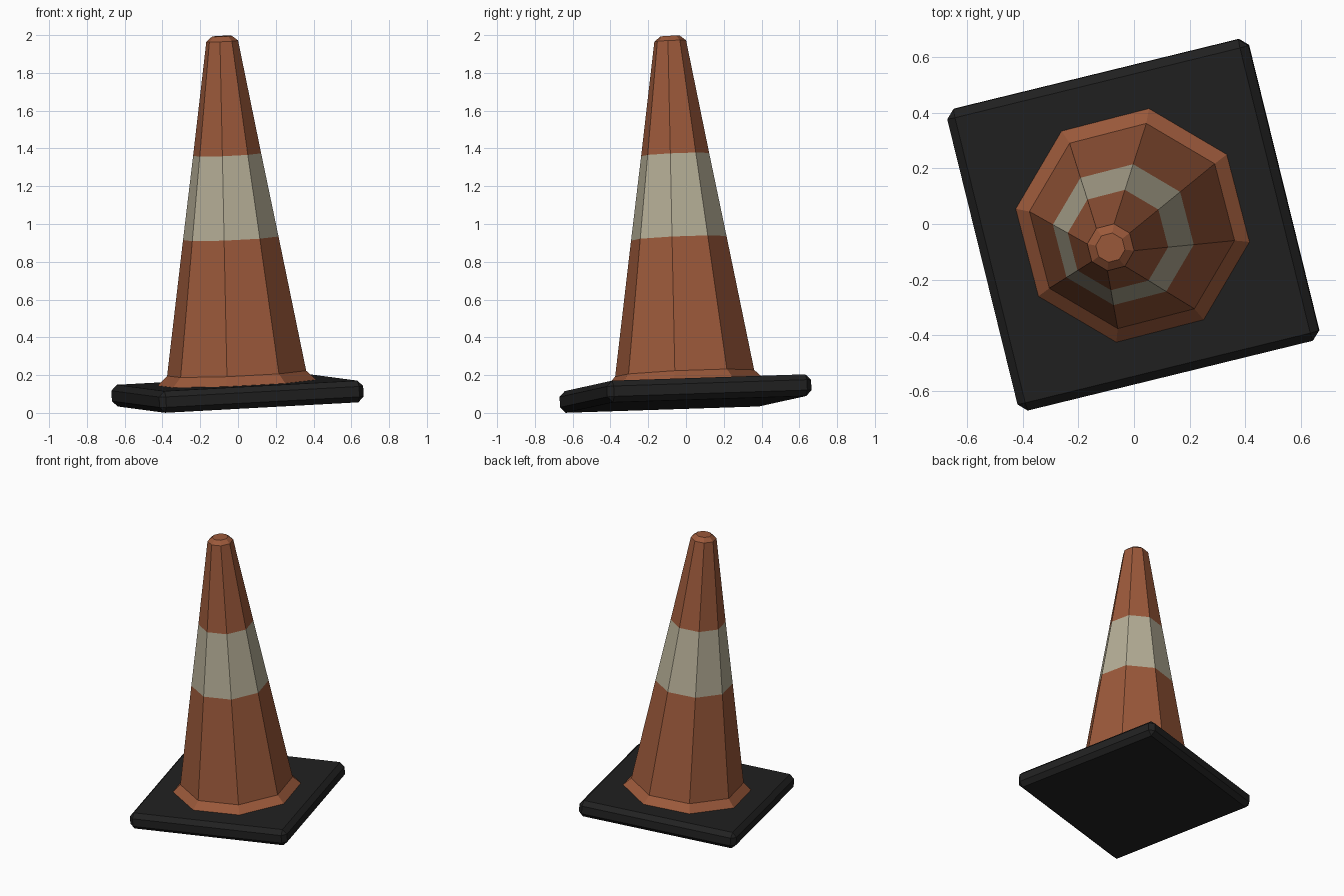
import bpy, bmesh, math
from mathutils import Vector, Matrix

if "Cube" in bpy.data.objects:
    bpy.data.objects.remove(bpy.data.objects["Cube"])

# Whole cone leans slightly; the pivot is the centre of the base underside
axis = Vector((-0.0435, -0.0435, 1)).normalized()
lean = Matrix.Translation((0, 0, 0.045)) @ Vector((0, 0, 1)).rotation_difference(axis).to_matrix().to_4x4()


def material(name, color):
    m = bpy.data.materials.new(name)
    m.diffuse_color = (*color, 1)
    m.use_nodes = True
    m.node_tree.nodes["Principled BSDF"].inputs["Base Color"].default_value = m.diffuse_color
    return m


orange = material("orange_plastic", (0.33, 0.10, 0.043))
white = material("off_white_band", (0.46, 0.42, 0.305))
black = material("black_rubber", (0.015, 0.015, 0.015))


def add_object(name, bm, mats):
    bmesh.ops.recalc_face_normals(bm, faces=bm.faces)
    me = bpy.data.meshes.new(name)
    bm.to_mesh(me)
    bm.free()
    for m in mats:
        me.materials.append(m)
    ob = bpy.data.objects.new(name, me)
    bpy.context.collection.objects.link(ob)
    ob.matrix_world = lean
    return ob


# Base: square slab with chamfered edges
HALF, THICK = 0.557, 0.115
bm = bmesh.new()
bmesh.ops.create_cube(bm, size=1)
bmesh.ops.scale(bm, vec=(2 * HALF, 2 * HALF, THICK), verts=bm.verts)
bmesh.ops.translate(bm, vec=(0, 0, THICK / 2), verts=bm.verts)
bmesh.ops.rotate(bm, cent=(0, 0, 0), matrix=Matrix.Rotation(math.radians(13.8), 3, 'Z'), verts=bm.verts)
bmesh.ops.bevel(bm, geom=bm.edges[:], offset=0.03, segments=1, affect='EDGES')
add_object("base", bm, [black])

# Cone body: eight-sided rings of (radius, height), with a flange and a chamfered tip
profile = [(0.434, 0.105), (0.372, 0.165), (0.2555, 0.881), (0.182, 1.325), (0.085, 1.927), (0.053, 1.953)]
SIDES, BAND = 8, 2
bm = bmesh.new()
rings = []
for r, z in profile:
    angles = [math.radians(-8 + 360 * i / SIDES) for i in range(SIDES)]
    rings.append([bm.verts.new((r * math.cos(a), r * math.sin(a), z)) for a in angles])
for k, (low, high) in enumerate(zip(rings, rings[1:])):
    for i in range(SIDES):
        j = (i + 1) % SIDES
        f = bm.faces.new((low[i], low[j], high[j], high[i]))
        f.material_index = 1 if k == BAND else 0
bm.faces.new(rings[-1])
bm.faces.new(rings[0][::-1])
add_object("cone_body", bm, [orange, white])
